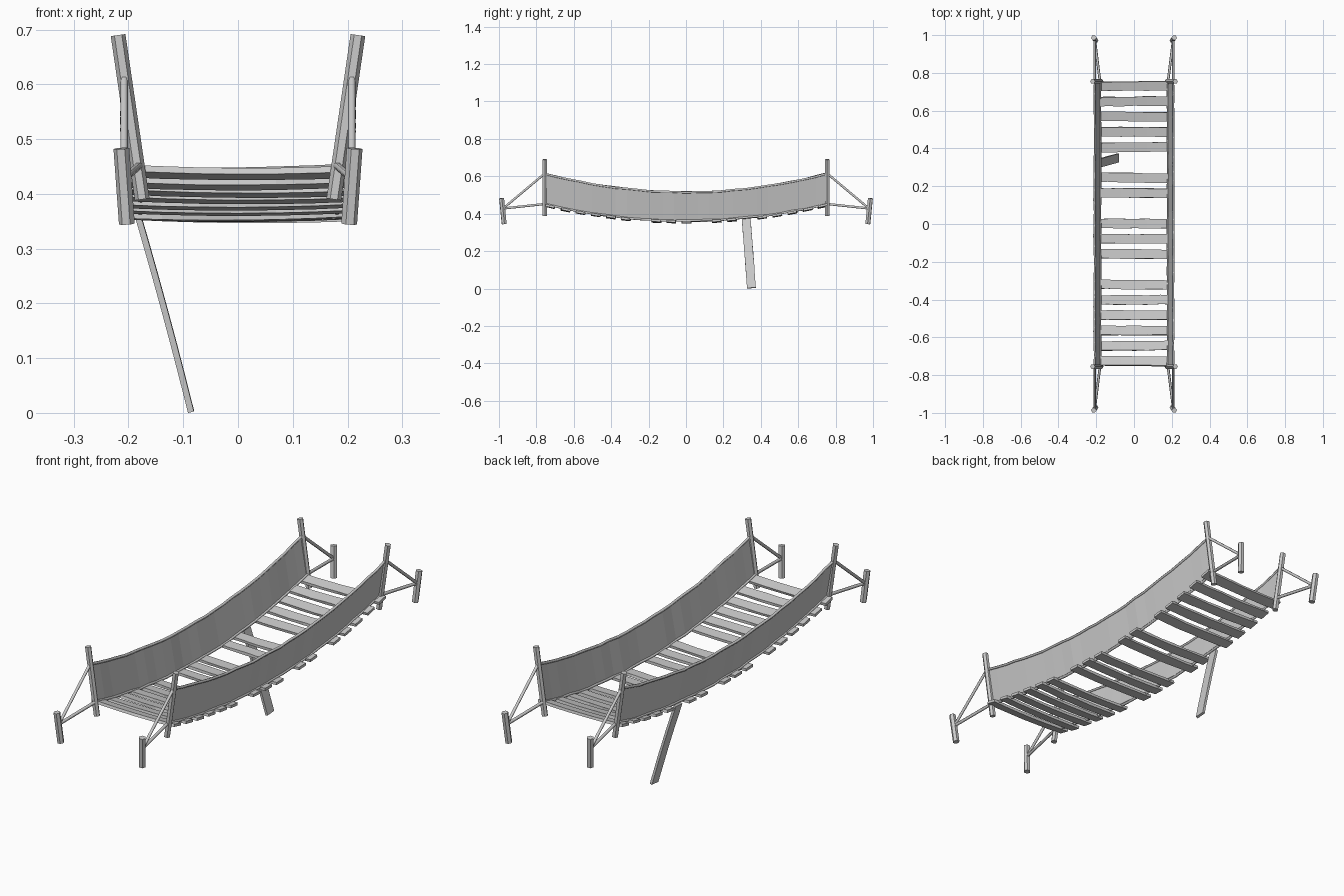
import bpy, bmesh, random
from mathutils import Vector

random.seed(4)
cube = bpy.data.objects.get("Cube")
if cube:
    bpy.data.objects.remove(cube)

grey = bpy.data.materials.new("weathered grey")
grey.use_nodes = True
colour = (0.6, 0.6, 0.6, 1)
grey.diffuse_color = colour
grey.node_tree.nodes["Principled BSDF"].inputs["Base Color"].default_value = colour

HALF = 0.755                       # distance from the middle to the main posts
TOP, BOTTOM = (0.515, 0.615, 0.208), (0.362, 0.452, 0.18)   # low z, end z, x


def sag(rope, y):
    return rope[0] + (rope[1] - rope[0]) * (y / HALF) ** 2


def jitter(a):
    return random.uniform(-a, a)


def finish(name, data):
    data.materials.append(grey)
    ob = bpy.data.objects.new(name, data)
    bpy.context.collection.objects.link(ob)
    return ob


def mesh_from(name, bm):
    bmesh.ops.recalc_face_normals(bm, faces=bm.faces)
    me = bpy.data.meshes.new(name)
    bm.to_mesh(me)
    bm.free()
    return finish(name, me)


def post(name, a, b, radius):
    """Hexagonal timber between two points."""
    a, b = Vector(a), Vector(b)
    bm = bmesh.new()
    bmesh.ops.create_cone(bm, cap_ends=True, segments=6, radius1=radius,
                          radius2=radius, depth=(b - a).length)
    ob = mesh_from(name, bm)
    ob.location = (a + b) / 2
    ob.rotation_euler = (b - a).to_track_quat("Z", "Y").to_euler()


def rope(name, points, radius):
    cu = bpy.data.curves.new(name, "CURVE")
    cu.dimensions = "3D"
    cu.bevel_depth = radius
    cu.bevel_resolution = 1
    cu.use_fill_caps = True
    sp = cu.splines.new("POLY")
    sp.points.add(len(points) - 1)
    for p, co in zip(sp.points, points):
        p.co = (*co, 1)
    finish(name, cu)


def plank(name, a, b, side, width, thick, dip, rough):
    """Slightly uneven board from a to b, lofted from rectangular sections."""
    a, b, side = Vector(a), Vector(b), Vector(side).normalized()
    normal = side.cross(b - a).normalized()
    bm = bmesh.new()
    rings = []
    steps = 6
    for i in range(steps + 1):
        t = i / steps
        c = a.lerp(b, t) - normal * dip * 4 * t * (1 - t)
        inner = 0 if i in (0, steps) else rough
        ring = []
        for u, v in ((-1, -1), (1, -1), (1, 1), (-1, 1)):
            ring.append(bm.verts.new(c + side * (u * width / 2 + jitter(inner))
                                     + normal * v * thick / 2))
        if rings:
            for k in range(4):
                bm.faces.new((rings[-1][k], rings[-1][k - 1], ring[k - 1], ring[k]))
        rings.append(ring)
    bm.faces.new(rings[0])
    bm.faces.new(rings[-1])
    mesh_from(name, bm)


# Side screens with a rope along each edge
stations = [-HALF + 2 * HALF * i / 24 for i in range(25)]
for sx, label in ((1, "left"), (-1, "right")):
    lines = []
    for r, edge in ((TOP, "hand"), (BOTTOM, "foot")):
        pts = [Vector((sx * r[2] + jitter(0.002), y, sag(r, y) + jitter(0.002)))
               for y in stations]
        rope(f"{label}_{edge}_rope", pts, 0.006)
        lines.append(pts)
    bm = bmesh.new()
    rows = [[bm.verts.new(p) for p in pts] for pts in lines]
    for i in range(len(stations) - 1):
        bm.faces.new((rows[0][i], rows[0][i + 1], rows[1][i + 1], rows[1][i]))
    mesh_from(f"{label}_side_screen", bm)

    # Main posts, anchor posts and stay ropes at both ends
    for sy, end in ((-1, "front"), (1, "back")):
        tag = f"{end}_{label}"
        post(f"{tag}_main_post", (sx * 0.175, sy * HALF, 0.39),
             (sx * 0.219, sy * HALF, 0.69), 0.0135)
        post(f"{tag}_anchor_post", (sx * 0.203, sy * 0.972, 0.345),
             (sx * 0.213, sy * 0.986, 0.483), 0.0145)
        tie = (sx * 0.208, sy * 0.978, 0.428)
        rope(f"{tag}_upper_stay", [(sx * TOP[2], sy * HALF, TOP[1]), tie], 0.007)
        rope(f"{tag}_lower_stay", [(sx * BOTTOM[2], sy * HALF, BOTTOM[1]), tie], 0.007)

# Deck boards, with three gaps where boards are gone
slots = 19
gaps = (6, 10, 13)
for i in range(slots):
    if i in gaps:
        continue
    y = -0.725 + i * 1.455 / (slots - 1)
    z = sag(BOTTOM, y) - 0.004
    slope = 2 * (BOTTOM[1] - BOTTOM[0]) * y / HALF ** 2
    twist = jitter(0.003)
    # The cross product of +y side and -x run points up
    plank(f"deck_plank_{i + 1}", (0.208, y + twist, z + jitter(0.002)),
          (-0.208, y - twist, z + jitter(0.002)), (0, 1, slope),
          0.049, 0.012, 0.005, 0.002)

# Broken board hanging from the right side
plank("hanging_plank", (-0.186, 0.322, 0.372), (-0.086, 0.35, 0.003),
      (0, 1, 0.076), 0.047, 0.011, 0.002, 0.001)
